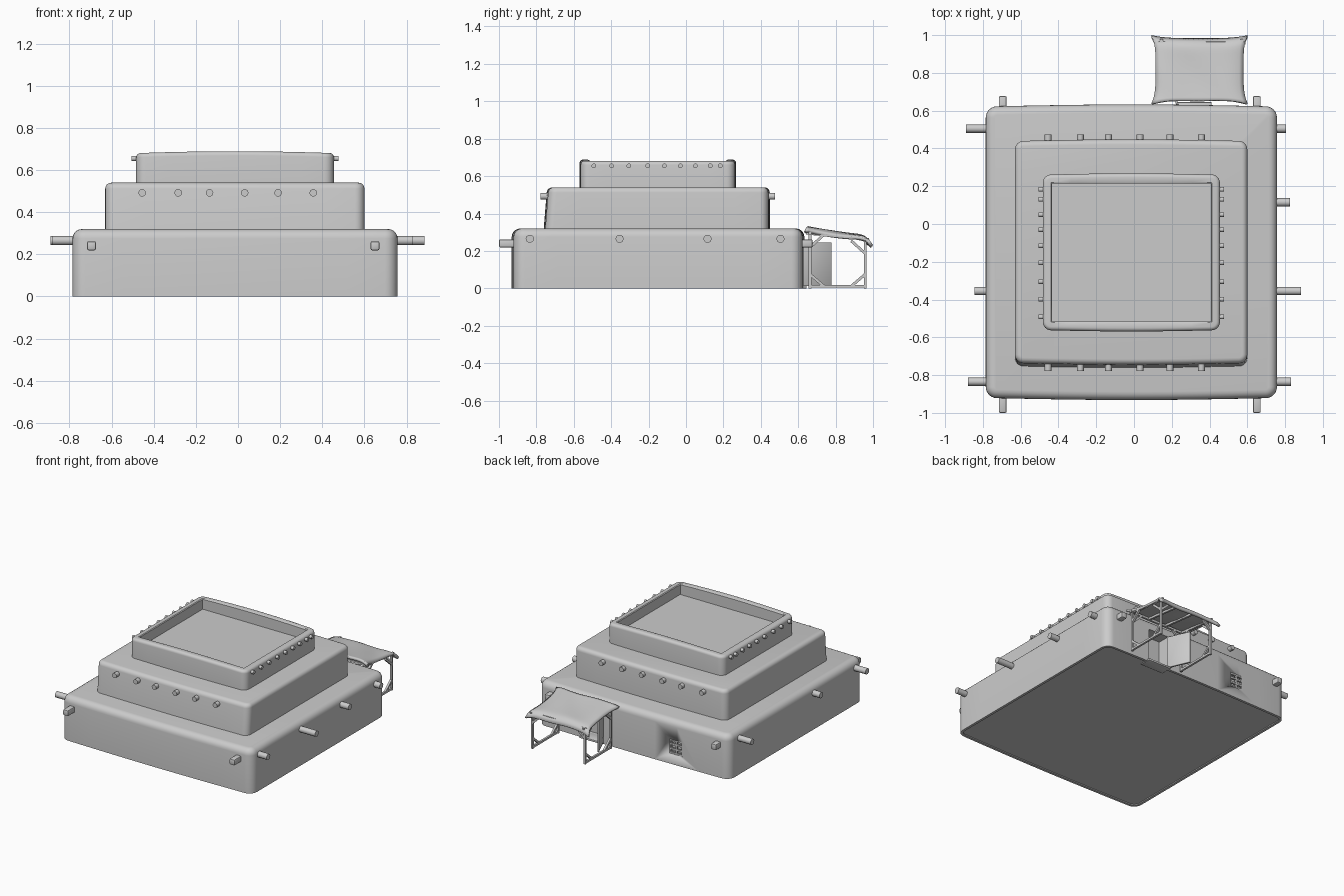
import bpy, bmesh, math
from mathutils import Vector, Matrix

if "Cube" in bpy.data.objects:
    bpy.data.objects.remove(bpy.data.objects["Cube"])


def finish(name, bm, angle=35):
    bmesh.ops.recalc_face_normals(bm, faces=bm.faces)
    me = bpy.data.meshes.new(name)
    bm.to_mesh(me)
    bm.free()
    ob = bpy.data.objects.new(name, me)
    bpy.context.collection.objects.link(ob)
    bpy.ops.object.select_all(action='DESELECT')
    ob.select_set(True)
    bpy.context.view_layer.objects.active = ob
    if angle:
        bpy.ops.object.shade_smooth_by_angle(angle=math.radians(angle))
    return ob


def ring(x0, x1, y0, y1, r, inset, bow):
    """Rounded rectangle whose front and back sides bow outwards."""
    k = max(r, inset)
    rad = max(r - inset, 0)
    corners = [(x1 - k, y0 + k, -90), (x1 - k, y1 - k, 0), (x0 + k, y1 - k, 90), (x0 + k, y0 + k, 180)]
    pts = []
    for cx, cy, a in corners:
        for i in range(7):
            t = math.radians(a + 15 * i)
            pts.append((cx + rad * math.cos(t), cy + rad * math.sin(t)))
    out = []
    for i, p in enumerate(pts):
        out.append(p)
        if i % 7 == 6:                       # points along the straight side
            q = pts[(i + 1) % len(pts)]
            for j in range(1, 8):
                t = j / 8
                b = bow * math.sin(math.pi * t)
                b = b if i == 13 else -b if i == 27 else 0
                out.append((p[0] + (q[0] - p[0]) * t, p[1] + (q[1] - p[1]) * t + b))
    return out


def tier(name, x, y, r, profile, bow=0.0, lean=0.0, crown=0.0):
    """Loft rounded rectangles; profile is (inset, z)."""
    bm = bmesh.new()
    zs = [p[1] for p in profile]
    lo, hi = min(zs), max(zs)
    loops = []
    for inset, z in profile:
        shift = lean * (hi - z) / (hi - lo)
        pts = ring(x[0], x[1], y[0] - shift, y[1], r, inset, bow if inset < r else 0)
        mid, half = sum(x) / 2, (x[1] - x[0]) / 2
        up = crown if z > hi - 0.03 else 0
        loops.append([bm.verts.new((a, b, z + up * max(0, 1 - ((a - mid) / half) ** 2))) for a, b in pts])
    for A, B in zip(loops, loops[1:]):
        for i in range(len(A)):
            j = (i + 1) % len(A)
            bm.faces.new((A[i], A[j], B[j], B[i]))
    bm.faces.new(loops[0])
    bm.faces.new(loops[-1])
    bmesh.ops.remove_doubles(bm, verts=bm.verts, dist=1e-5)
    return finish(name, bm)


def rounded(z0, z1, r):
    """Vertical wall with a rounded shoulder."""
    return [(0, z0)] + [(r * (1 - math.cos(t)), z1 - r + r * math.sin(t))
                        for t in [math.pi / 2 * i / 5 for i in range(6)]]


def rods(name, segs, r, sides=8):
    bm = bmesh.new()
    for p, q in segs:
        p, q = Vector(p), Vector(q)
        d = q - p
        m = (Matrix.Translation((p + q) / 2) @ d.to_track_quat('Z', 'Y').to_matrix().to_4x4()
             @ Matrix.Rotation(math.pi / sides, 4, 'Z'))
        bmesh.ops.create_cone(bm, cap_ends=True, segments=sides, radius1=r, radius2=r, depth=d.length, matrix=m)
    return finish(name, bm, 50 if sides > 4 else 30)


def box(name, lo, hi, bevel=0.0, matrix=Matrix()):
    lo, hi = Vector(lo), Vector(hi)
    bm = bmesh.new()
    bmesh.ops.create_cube(bm, size=1, matrix=matrix @ Matrix.Translation((lo + hi) / 2)
                          @ Matrix.Diagonal((*(hi - lo), 1)))
    if bevel:
        bmesh.ops.bevel(bm, geom=bm.edges[:], offset=bevel, segments=2, affect='EDGES', profile=0.5)
    return finish(name, bm)


# Three stepped tiers
base = tier("lower_tier", (-0.785, 0.757), (-0.922, 0.623), 0.06,
            [(0.02, 0.006), (0.018, 0.0)] + rounded(0.0, 0.32, 0.045), bow=0.01)
tier("middle_tier", (-0.63, 0.60), (-0.735, 0.44), 0.045, rounded(0.29, 0.54, 0.028), bow=0.008, lean=0.02)
tier("upper_tier", (-0.483, 0.455), (-0.563, 0.262), 0.045,
     rounded(0.52, 0.68, 0.02) + [(0.043, 0.68), (0.048, 0.675), (0.048, 0.605)], bow=0.006, crown=0.009)

# Doorway and window openings in the back wall
for n, lo, hi in [("door_cutter", (0.235, 0.54, 0.012), (0.40, 0.70, 0.245)),
                  ("window_cutter", (-0.415, 0.59, 0.075), (-0.305, 0.70, 0.18))]:
    cut = box(n, lo, hi)
    cut.hide_render = True
    mod = base.modifiers.new(n, 'BOOLEAN')
    mod.operation, mod.solver, mod.object = 'DIFFERENCE', 'EXACT', cut
    bpy.context.view_layer.objects.active = base
    bpy.ops.object.modifier_apply(modifier=n)
    bpy.data.objects.remove(cut)

# Window lattice
wx, wz = (-0.41, -0.36, -0.31), (0.08, 0.11, 0.145, 0.175)
rods("window_bars", [((a, 0.622, 0.073), (a, 0.622, 0.182)) for a in wx]
     + [((-0.417, 0.622, c), (-0.303, 0.622, c)) for c in wz], 0.009, 4)

# Open door and its step
box("open_door", (0, -0.006, 0.012), (0.17, 0.006, 0.245), 0.002,
    Matrix.Translation((0.235, 0.622, 0)) @ Matrix.Rotation(math.radians(114), 4, 'Z'))
box("door_step", (0.225, 0.56, 0), (0.41, 0.645, 0.014), 0.002)

# Roof beam ends on the lower tier
rods("lower_side_beams",
     [((0.70, y, 0.265), (e, y, 0.265)) for y, e in
      ((0.505, 0.805), (0.115, 0.825), (-0.355, 0.885), (-0.835, 0.83))]
     + [((-0.72, y, 0.265), (e, y, 0.265)) for y, e in
        ((0.505, -0.89), (-0.355, -0.845), (-0.835, -0.88))], 0.022, 10)
for tag, x in (("left", -0.695), ("right", 0.65)):
    box("front_beam_" + tag, (x - 0.021, -1.0, 0.219), (x + 0.021, -0.88, 0.262), 0.008)
    box("back_beam_" + tag, (x - 0.021, 0.57, 0.219), (x + 0.021, 0.677, 0.262), 0.008)

# Beam ends on the middle and upper tiers
segs = []
for x in (-0.455, -0.284, -0.135, 0.032, 0.19, 0.357):
    segs += [((x, -0.70, 0.492), (x, -0.777, 0.492)), ((x, 0.40, 0.492), (x, 0.475, 0.492))]
rods("middle_beams", segs, 0.018, 10)
segs = []
for y in (-0.492, -0.398, -0.305, -0.205, -0.115, -0.03, 0.05, 0.13, 0.183):
    segs += [((-0.45, y, 0.655), (-0.505, y, 0.655)), ((0.42, y, 0.655), (0.476, y, 0.655))]
rods("upper_beams", segs, 0.013, 8)

# Awning frame: two braced sides joined by rails
X, Y = (0.145, 0.57), (0.663, 0.958)
ya, yb = Y
ta, tb = 0.295, 0.262
brace = 0.075
segs = []
for x in X:
    segs += [((x, ya, 0), (x, ya, ta)), ((x, yb, 0), (x, yb, tb)),
             ((x, ya, 0.011), (x, yb, 0.011)), ((x, ya - 0.02, ta), (x, yb + 0.02, tb))]
    for y, top, s in ((ya, ta, 1), (yb, tb, -1)):
        segs += [((x, y, brace), (x, y + s * brace, 0.011)),
                 ((x, y, top - brace), (x, y + s * brace, top - 0.008))]
for y, top in ((ya, ta), (yb, tb)):
    segs.append(((X[0] - 0.02, y, top), (X[1] + 0.02, y, top)))
    for x, s in ((X[0], 1), (X[1], -1)):
        segs.append(((x, y, top - brace), (x + s * brace, y, top - 0.004)))
for x in (0.287, 0.428):
    segs.append(((x, ya, ta), (x, yb, tb)))
rods("awning_frame", segs, 0.0105, 4)

# Draped awning cloth
bm = bmesh.new()
N = 20
grid = []
for i in range(N + 1):
    row = []
    v = -1 + 2 * i / N
    for j in range(N + 1):
        u = -1 + 2 * j / N
        px = 0.347 + u * (0.255 - 0.022 * (1 - v ** 4))
        py = 0.819 + v * (0.181 - 0.016 * (1 - u ** 4))
        z = 0.329 - 0.022 * (v + 1) - 0.042 * max(v, 0) ** 8 - 0.02 * abs(u) ** 6
        z += 0.006 * abs(u * v) ** 3 - 0.006 * (1 - u * u) * (1 - v * v) + 0.003 * math.sin(5 * u + 3 * v)
        row.append(bm.verts.new((px, py, z)))
    grid.append(row)
for i in range(N):
    for j in range(N):
        bm.faces.new((grid[i][j], grid[i][j + 1], grid[i + 1][j + 1], grid[i + 1][j]))
cloth = finish("awning_cloth", bm, 50)
sol = cloth.modifiers.new("thickness", 'SOLIDIFY')
sol.thickness = 0.018
sol.offset = -1
